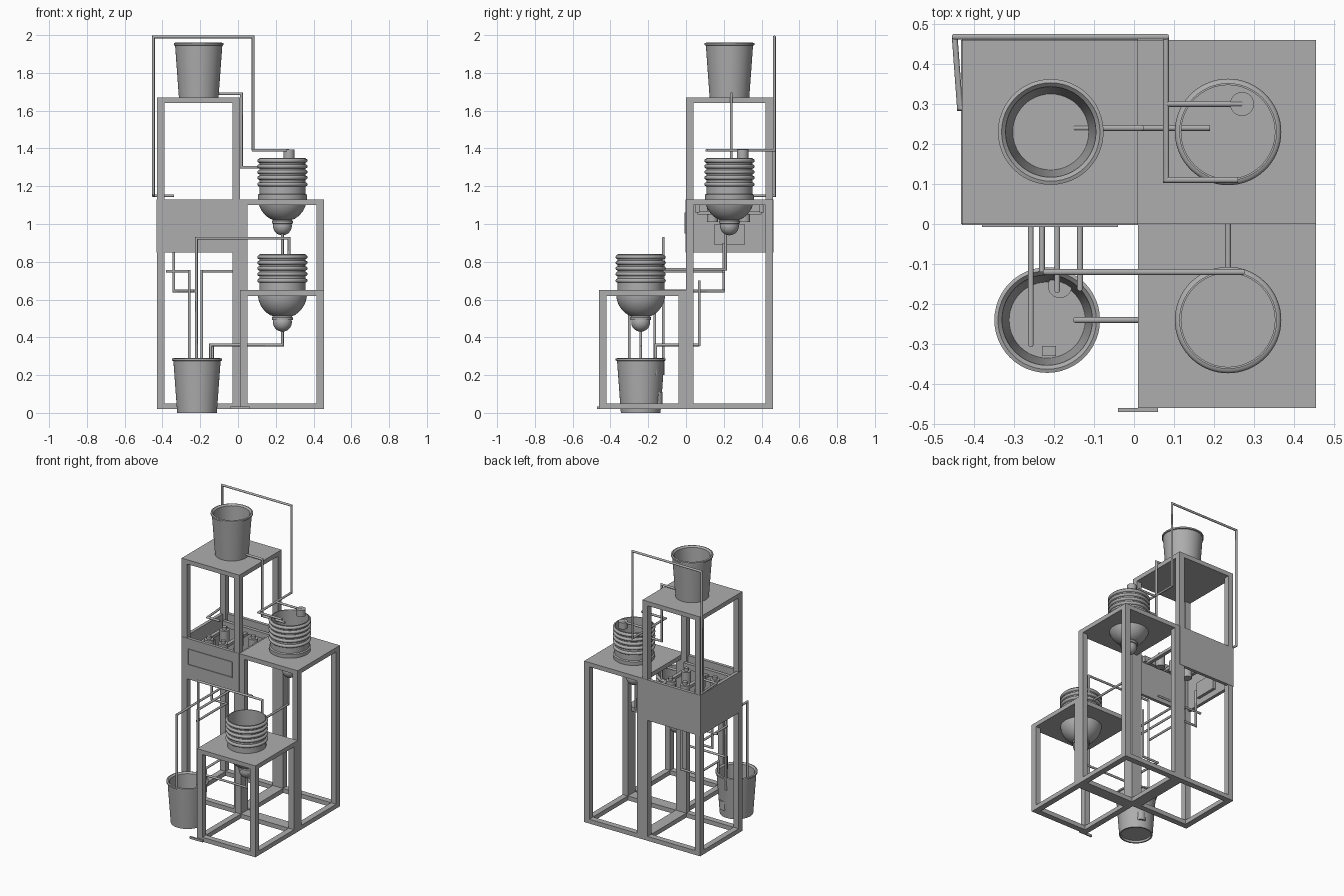
import bpy, bmesh, math
from mathutils import Vector

cube = bpy.data.objects.get("Cube")
if cube:
    bpy.data.objects.remove(cube, do_unlink=True)

grey = bpy.data.materials.new("plain grey")
grey.use_nodes = True
grey.diffuse_color = (0.42, 0.42, 0.42, 1)
grey.node_tree.nodes["Principled BSDF"].inputs["Base Color"].default_value = (0.42, 0.42, 0.42, 1)


def finish(name, bm, smooth=False):
    bmesh.ops.recalc_face_normals(bm, faces=bm.faces)
    mesh = bpy.data.meshes.new(name)
    bm.to_mesh(mesh)
    bm.free()
    mesh.materials.append(grey)
    ob = bpy.data.objects.new(name, mesh)
    bpy.context.collection.objects.link(ob)
    if smooth:
        bpy.ops.object.select_all(action='DESELECT')
        ob.select_set(True)
        bpy.context.view_layer.objects.active = ob
        bpy.ops.object.shade_smooth_by_angle(angle=math.radians(35))
    return ob


def add_box(bm, x, y, z):
    """Box from three (low, high) ranges."""
    verts = bmesh.ops.create_cube(bm, size=1)["verts"]
    for v in verts:
        v.co = [r[0] + (c + 0.5) * (r[1] - r[0]) for c, r in zip(v.co, (x, y, z))]


def box(name, x, y, z):
    bm = bmesh.new()
    add_box(bm, x, y, z)
    return finish(name, bm)


def lathe(name, profile, centre, steps=48):
    """Spin a (radius, height) profile about a vertical axis."""
    bm = bmesh.new()
    verts = [bm.verts.new((r, 0, z)) for r, z in profile]
    edges = [bm.edges.new(pair) for pair in zip(verts, verts[1:])]
    bmesh.ops.spin(bm, geom=verts + edges, cent=(0, 0, 0), axis=(0, 0, 1),
                   angle=math.tau, steps=steps)
    bmesh.ops.remove_doubles(bm, verts=bm.verts, dist=0.0001)
    bmesh.ops.translate(bm, verts=bm.verts, vec=centre)
    return finish(name, bm, True)


def pipe(name, points, radius=0.0075):
    """Round tube with mitred corners along a path."""
    pts = [Vector(p) for p in points]
    bm = bmesh.new()
    d = (pts[1] - pts[0]).normalized()
    side = d.orthogonal().normalized()
    up = d.cross(side)
    n = 12
    ring = [pts[0] + radius * (side * math.cos(math.tau * i / n) + up * math.sin(math.tau * i / n))
            for i in range(n)]
    rings = [[bm.verts.new(p) for p in ring]]
    for i in range(1, len(pts)):
        d = (pts[i] - pts[i - 1]).normalized()
        nxt = (pts[i + 1] - pts[i]).normalized() if i + 1 < len(pts) else d
        normal = (d + nxt).normalized()
        ring = [p + d * ((pts[i] - p).dot(normal) / d.dot(normal)) for p in ring]
        rings.append([bm.verts.new(p) for p in ring])
    for a, b in zip(rings, rings[1:]):
        for i in range(n):
            bm.faces.new((a[i], a[(i + 1) % n], b[(i + 1) % n], b[i]))
    bm.faces.new(rings[0])
    bm.faces.new(rings[-1])
    return finish(name, bm, True)


# Square-post stands with a solid top and rails along the floor
POST = 0.04


def stand(name, x, y, top):
    bm = bmesh.new()
    xs = ((x[0], x[0] + POST), (x[1] - POST, x[1]))
    ys = ((y[0], y[0] + POST), (y[1] - POST, y[1]))
    for px in xs:
        for py in ys:
            add_box(bm, px, py, (0.02, top - 0.03))
    for px in xs:
        add_box(bm, px, (ys[0][1], ys[1][0]), (0.02, 0.05))
    for py in ys:
        add_box(bm, (xs[0][1], xs[1][0]), py, (0.02, 0.05))
    add_box(bm, x, y, (top - 0.03, top))
    finish(name, bm)


stand("tall_stand", (-0.43, 0.01), (0, 0.46), 1.67)
stand("middle_stand", (0.01, 0.455), (0, 0.46), 1.13)
stand("low_stand", (0.01, 0.455), (-0.46, 0), 0.65)
box("foot_strip", (-0.04, 0.06), (-0.47, -0.46), (0.02, 0.035))

# Control box: three panels, open on top
box("front_panel", (-0.43, 0.01), (-0.002, 0.02), (0.85, 1.13))
box("back_panel", (-0.43, 0.01), (0.44, 0.462), (0.85, 1.13))
box("side_panel", (-0.432, -0.41), (0.0, 0.46), (0.85, 1.13))
bm = bmesh.new()
for x in ((-0.38, -0.376), (-0.044, -0.04)):
    add_box(bm, x, (-0.007, 0), (0.95, 1.06))
for z in ((0.95, 0.954), (1.056, 1.06)):
    add_box(bm, (-0.38, -0.04), (-0.007, 0), z)
finish("display_frame", bm)

# Electronics and small pumps inside the control box
box("controller", (-0.41, -0.39), (0.15, 0.31), (0.89, 1.0))
bm = bmesh.new()
for y in (0.06, 0.40):
    add_box(bm, (-0.39, -0.03), (y - 0.012, y + 0.012), (1.06, 1.1))
for x in (-0.36, -0.21, -0.06):
    add_box(bm, (x - 0.012, x + 0.012), (0.06, 0.40), (1.05, 1.07))
finish("mounting_rack", bm)
for i, x in enumerate((-0.32, -0.21, -0.1)):
    for j, y in enumerate((0.14, 0.31)):
        lathe(f"small_pump_{i}_{j}", [(0, -0.05), (0.03, -0.05), (0.03, 0.03), (0.015, 0.03),
                                      (0.015, 0.05), (0, 0.05)], (x, y, 1.06), 20)

# Tapered buckets with rolled rims
bucket = [(0, 0.015), (0.095, 0.015), (0.095, 0), (0.105, 0), (0.125, 0.275), (0.132, 0.277),
          (0.132, 0.287), (0.123, 0.29), (0.113, 0.28), (0.095, 0.025), (0, 0.025)]
lathe("top_bucket", bucket, (-0.208, 0.23, 1.67))
lathe("bottom_bucket", bucket, (-0.217, -0.24, 0))
lathe("bucket_float", [(0, 0), (0.03, 0), (0.03, 0.06), (0, 0.06)], (-0.185, -0.155, 0.05), 24)
box("bucket_sensor", (-0.23, -0.195), (-0.33, -0.305), (0.025, 0.07))

# Ribbed vessels: domed shell, neck and ball at the bottom, open on top
outer = [(0.05 * math.sin(a), 0.05 - 0.05 * math.cos(a)) for a in
         [math.radians(12 * i) for i in range(11)]]
outer += [(0.042, 0.06), (0.055, 0.062), (0.055, 0.075), (0.05, 0.082)]
for i in range(1, 9):
    a = math.radians(22 + 8.5 * i)
    outer.append((0.13 * math.sin(a), 0.2 - 0.13 * math.cos(a)))
outer += [(0.13, 0.215), (0.122, 0.22), (0.122, 0.255)]
for z in (0.27, 0.305, 0.335, 0.365, 0.395):
    for k in range(7):
        a = math.pi * (k / 6 - 0.5)
        outer.append((0.122 + 0.011 * math.cos(a), z + 0.011 * math.sin(a)))
outer += [(0.122, 0.41), (0.117, 0.41), (0.117, 0.2)]
for i in range(7):
    a = math.radians(90 - 10 * i)
    outer.append((0.122 * math.sin(a), 0.2 - 0.122 * math.cos(a)))
outer += [(0.05, 0.09), (0, 0.085)]
lathe("upper_vessel", outer, (0.235, 0.23, 0.94), 64)
lathe("lower_vessel", outer, (0.235, -0.24, 0.43), 64)
lathe("vessel_inlet", [(0, 0), (0.03, 0), (0.03, 0.045), (0, 0.045)], (0.27, 0.30, 1.35), 24)

# Pipework
pipe("riser_pipe", [(-0.34, 0.29, 1.15), (-0.435, 0.29, 1.15), (-0.448, 0.468, 1.15),
                    (-0.448, 0.468, 1.99), (0.08, 0.468, 1.99), (0.08, 0.468, 1.39),
                    (0.08, 0.11, 1.39), (0.26, 0.11, 1.39)])
pipe("inlet_branch", [(0.08, 0.30, 1.39), (0.27, 0.30, 1.39)])
pipe("bucket_feed", [(-0.15, 0.24, 1.69), (0.018, 0.24, 1.69), (0.018, 0.24, 1.30),
                     (0.19, 0.24, 1.30)])
pipe("upper_drain", [(0.235, 0.21, 0.95), (0.235, 0.21, 0.76), (0.235, -0.12, 0.76)])
pipe("crossover_pipe", [(0.27, -0.12, 0.80), (0.27, -0.12, 0.925), (-0.22, -0.12, 0.925),
                        (-0.22, -0.12, 0.2)])
pipe("lower_drain", [(0.235, -0.24, 0.44), (0.235, -0.24, 0.36), (-0.145, -0.24, 0.36),
                     (-0.145, -0.24, 0.28)])
pipe("supply_pipe", [(-0.34, 0.2, 0.9), (-0.34, 0.2, 0.645), (-0.23, 0.2, 0.645),
                     (-0.23, -0.12, 0.645)])
pipe("suction_pipe", [(-0.38, 0.2, 0.75), (-0.258, 0.2, 0.75), (-0.258, -0.30, 0.75),
                      (-0.258, -0.30, 0.1)])
pipe("return_pipe", [(-0.03, 0.2, 0.75), (-0.192, 0.2, 0.75), (-0.192, -0.165, 0.75),
                     (-0.192, -0.165, 0.1)])
pipe("overflow_pipe", [(-0.015, 0.07, 0.7), (-0.015, 0.07, 0.36), (-0.135, 0.07, 0.36),
                       (-0.135, -0.16, 0.36), (-0.135, -0.16, 0.2)])
